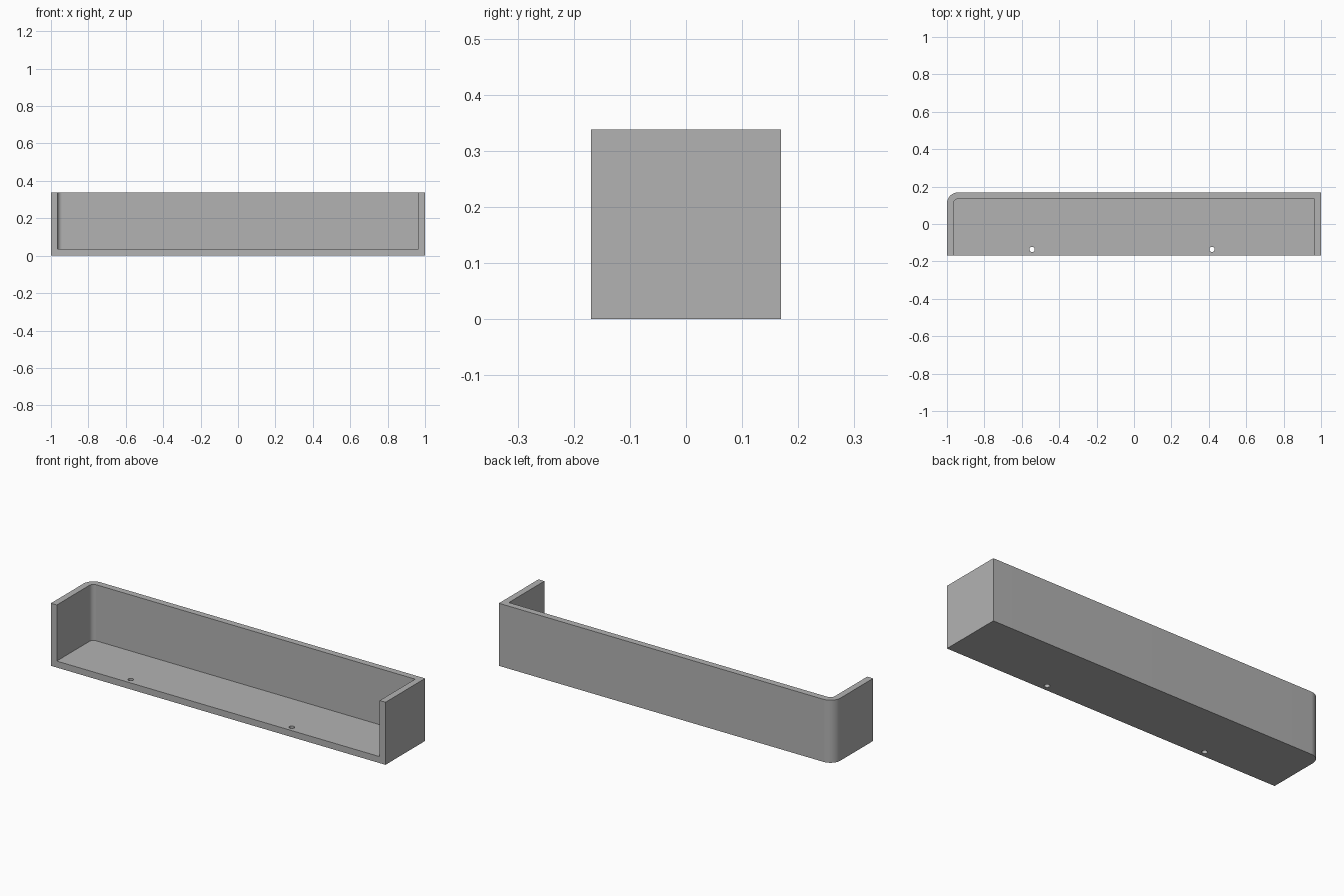
import bpy, bmesh
from math import sin, cos, pi, radians

if "Cube" in bpy.data.objects:
    bpy.data.objects.remove(bpy.data.objects["Cube"])

HALF_X, HALF_Y, HEIGHT = 1.0, 0.169, 0.338
WALL, RADIUS = 0.035, 0.06

grey = bpy.data.materials.new("plain grey")
grey.use_nodes = True
colour = (0.45, 0.45, 0.45, 1)
grey.diffuse_color = colour
grey.node_tree.nodes["Principled BSDF"].inputs["Base Color"].default_value = colour


def prism(name, outline, z0, z1):
    """Extrude a flat outline from z0 up to z1."""
    bm = bmesh.new()
    face = bm.faces.new([bm.verts.new((x, y, z0)) for x, y in outline])
    top = bmesh.ops.extrude_face_region(bm, geom=[face])["geom"]
    verts = [v for v in top if isinstance(v, bmesh.types.BMVert)]
    bmesh.ops.translate(bm, verts=verts, vec=(0, 0, z1 - z0))
    bmesh.ops.recalc_face_normals(bm, faces=bm.faces)
    mesh = bpy.data.meshes.new(name)
    bm.to_mesh(mesh)
    bm.free()
    mesh.materials.append(grey)
    obj = bpy.data.objects.new(name, mesh)
    bpy.context.collection.objects.link(obj)
    return obj


def arc(cx, cy, r, start, end, steps):
    angles = [start + (end - start) * i / steps for i in range(steps + 1)]
    return [(cx + r * cos(a), cy + r * sin(a)) for a in angles]


def tray_outline(inset, front):
    """Rectangle with one rounded back corner."""
    x, y = HALF_X - inset, HALF_Y - inset
    corner = arc(RADIUS - HALF_X, HALF_Y - RADIUS, RADIUS - inset, pi / 2, pi, 16)
    return [(x, front), (x, y)] + corner + [(-x, front)]


# Open-fronted tray body
tray = prism("tray", tray_outline(0, -HALF_Y), 0, HEIGHT)

# Pocket and the two screw holes through the floor
cutters = [prism("pocket_cutter", tray_outline(WALL, -HALF_Y - 0.1), WALL, HEIGHT + 0.1)]
for side, x in (("right", -0.545), ("left", 0.417)):
    ring = arc(x, -0.136, 0.014, 0, 2 * pi, 32)[:-1]
    cutters.append(prism(side + "_hole_cutter", ring, -0.05, WALL + 0.05))

bpy.context.view_layer.objects.active = tray
tray.select_set(True)
for cutter in cutters:
    mod = tray.modifiers.new(cutter.name, "BOOLEAN")
    mod.operation, mod.solver, mod.object = "DIFFERENCE", "EXACT", cutter
    bpy.ops.object.modifier_apply(modifier=mod.name)
    bpy.data.objects.remove(cutter)

# Smooth the rounded corner and holes, keep the edges sharp
bpy.ops.object.shade_smooth_by_angle(angle=radians(30))
